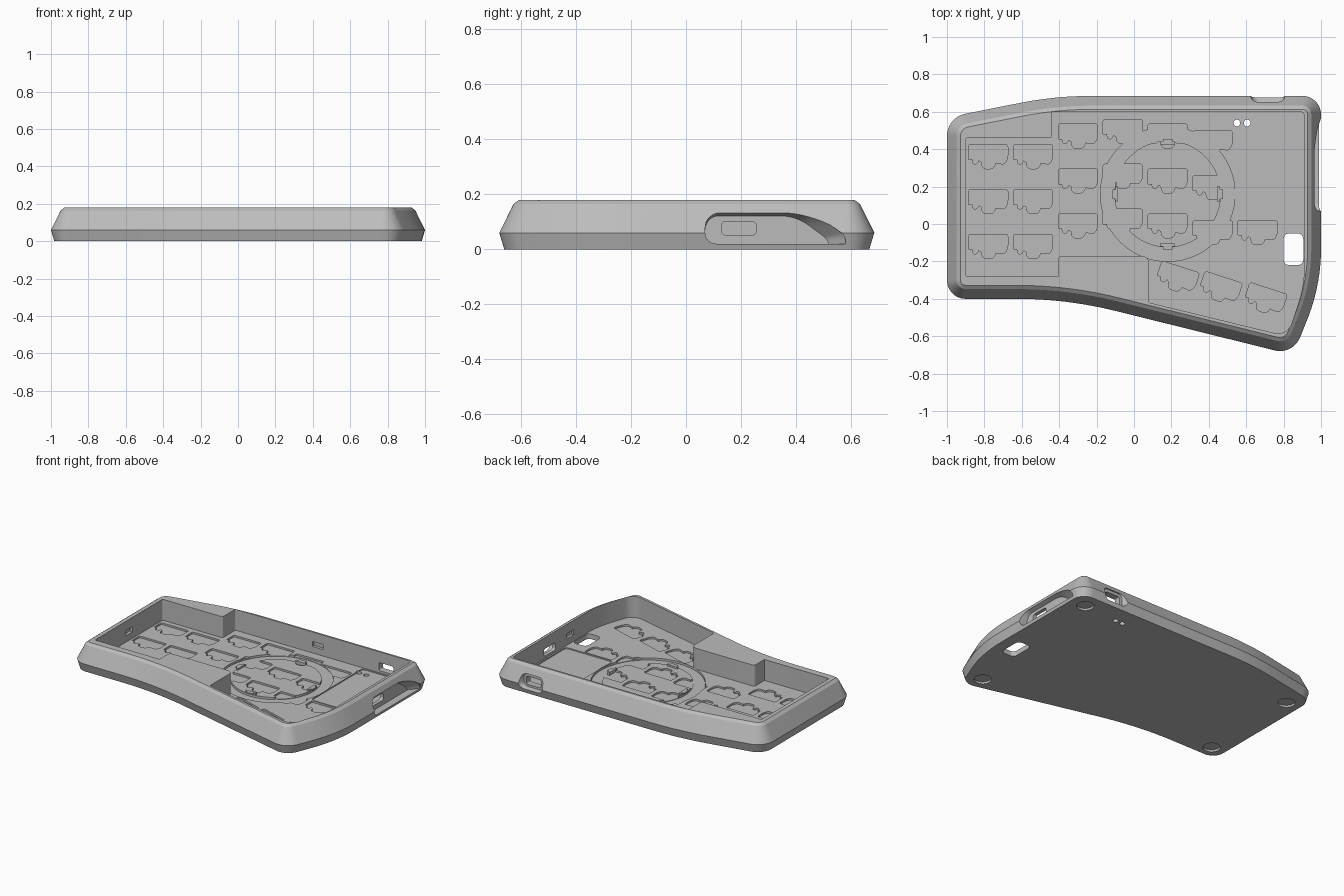
import bpy, bmesh, math
from mathutils import Vector, Matrix

cube = bpy.data.objects.get("Cube")
if cube:
    bpy.data.objects.remove(cube)

grey = bpy.data.materials.new("mid grey plastic")
grey.use_nodes = True
GREY = (0.5, 0.5, 0.5, 1)
grey.diffuse_color = GREY
grey.node_tree.nodes["Principled BSDF"].inputs["Base Color"].default_value = GREY

UP = Matrix.Identity(4)
SIDE_X = Matrix(((0, 0, 1, 0), (1, 0, 0, 0), (0, 1, 0, 0), (0, 0, 0, 1)))  # u,v,w -> y,z,x
SIDE_Y = Matrix(((1, 0, 0, 0), (0, 0, 1, 0), (0, 1, 0, 0), (0, 0, 0, 1)))  # u,v,w -> x,z,y


def fillet(corners, steps=10):
    """Outline with each (x, y, tangent length) corner rounded by an arc."""
    out = []
    for i, (x, y, d) in enumerate(corners):
        p = Vector((x, y))
        if not d:
            out.append(p)
            continue
        a = (Vector(corners[i - 1][:2]) - p).normalized()
        b = (Vector(corners[(i + 1) % len(corners)][:2]) - p).normalized()
        half = a.angle(b) / 2
        c = p + (a + b).normalized() * d / math.cos(half)
        s, e = p + a * d - c, p + b * d - c
        turn = s.angle_signed(e)
        for k in range(steps + 1):
            t = -turn * k / steps
            out.append(c + Vector((s.x * math.cos(t) - s.y * math.sin(t),
                                   s.x * math.sin(t) + s.y * math.cos(t))))
    return out


def box(x0, x1, y0, y1, r=0):
    return fillet([(x0, y0, r), (x1, y0, r), (x1, y1, r), (x0, y1, r)], 6)


def circle(x, y, r, n=32):
    return [Vector((x + r * math.cos(t), y + r * math.sin(t)))
            for t in (2 * math.pi * k / n for k in range(n))]


def inset(pts, d):
    """Move a counter-clockwise outline inward."""
    out = []
    for i, p in enumerate(pts):
        a = (p - pts[i - 1]).normalized()
        b = (pts[(i + 1) % len(pts)] - p).normalized()
        n = Vector((-a.y - b.y, a.x + b.x)).normalized()
        out.append(p + n * d / max(0.5, n.dot(Vector((-a.y, a.x)))))
    return out


def loft(bm, sections, matrix=UP):
    """Closed solid through (outline, height) sections."""
    rings = [[bm.verts.new(matrix @ Vector((p.x, p.y, h))) for p in pts] for pts, h in sections]
    for lo, hi in zip(rings, rings[1:]):
        for i in range(len(lo)):
            bm.faces.new((lo[i - 1], lo[i], hi[i], hi[i - 1]))
    bm.faces.new(rings[0][::-1])
    bm.faces.new(rings[-1])


def prism(bm, pts, h0, h1, matrix=UP):
    loft(bm, [(pts, h0), (pts, h1)], matrix)


def make(name, bm):
    bmesh.ops.recalc_face_normals(bm, faces=bm.faces[:])
    me = bpy.data.meshes.new(name)
    bm.to_mesh(me)
    bm.free()
    me.materials.append(grey)
    ob = bpy.data.objects.new(name, me)
    bpy.context.collection.objects.link(ob)
    return ob


def cut(target, bm):
    cutter = make("cutter", bm)
    cutter.hide_render = True
    mod = target.modifiers.new("cut", "BOOLEAN")
    mod.operation, mod.solver, mod.object = "DIFFERENCE", "EXACT", cutter
    bpy.context.view_layer.objects.active = target
    bpy.ops.object.modifier_apply(modifier=mod.name)
    bpy.data.objects.remove(cutter)


FLOOR, TOP, OVER = 0.035, 0.18, 0.3

# Outer body: narrow foot, widest line, sloping wall, chamfered rim
outline = fillet([(-1, -0.4, 0.1), (-0.36, -0.4, 0.27), (0.85, -0.70, 0.1), (1, -0.33, 0.2),
                  (1, 0.685, 0.1), (-0.42, 0.685, 0.2), (-1, 0.57, 0.1)], 12)
bm = bmesh.new()
loft(bm, [(inset(outline, 0.018), 0), (outline, 0.06),
          (inset(outline, 0.052), 0.165), (inset(outline, 0.072), TOP)])
case = make("case_body", bm)

# Stepped tray
tray = fillet([(-0.9, -0.28, 0.01), (-0.405, -0.28, 0), (-0.405, -0.17, 0.02), (0.08, -0.17, 0.04),
               (0.08, -0.42, 0.01), (0.82, -0.60, 0.07), (0.91, -0.33, 0.1), (0.91, 0.6, 0.02),
               (-0.44, 0.6, 0.01), (-0.44, 0.46, 0.01), (-0.9, 0.46, 0.01)], 8)
bm = bmesh.new()
prism(bm, tray, FLOOR, OVER)
cut(case, bm)

# Scalloped switch pockets in the floor
pocket = fillet([(-0.105, 0, 0.012), (-0.105, -0.08, 0), (-0.085, -0.08, 0), (-0.08, -0.105, 0.01),
                 (-0.06, -0.105, 0.01), (-0.05, -0.085, 0), (-0.035, -0.095, 0), (-0.03, -0.13, 0.02),
                 (0.03, -0.13, 0.02), (0.04, -0.1, 0), (0.09, -0.105, 0.015), (0.105, -0.07, 0.01),
                 (0.105, 0, 0.012)], 4)
columns = [(-0.78, 0.425), (-0.54, 0.425), (-0.30, 0.535), (-0.06, 0.56), (0.18, 0.535), (0.42, 0.50)]
places = [(x, y - 0.24 * row, 0) for x, y in columns for row in range(3)]
places += [(0.66, 0.02, 0), (0.25, -0.23, -18), (0.48, -0.285, -18), (0.72, -0.345, -18)]
bm = bmesh.new()
for x, y, deg in places:
    place = Matrix.Translation((x, y, 0)) @ Matrix.Rotation(math.radians(deg), 4, "Z")
    prism(bm, pocket, FLOOR - 0.012, 0.1, place)
cut(case, bm)

# Board recess, then ring groove
bm = bmesh.new()
prism(bm, box(0.54, 0.9, 0.03, 0.595, 0.02), FLOOR - 0.008, 0.1)
cut(case, bm)
RX, RY, R_OUT, R_IN = 0.18, 0.16, 0.36, 0.285
bm = bmesh.new()
outer, inner = circle(RX, RY, R_OUT, 64), circle(RX, RY, R_IN, 64)
rings = [[bm.verts.new((p.x, p.y, z)) for p in pts] for pts, z in
         ((outer, FLOOR - 0.015), (outer, 0.1), (inner, 0.1), (inner, FLOOR - 0.015))]
for k in range(4):
    a, b = rings[k - 1], rings[k]
    for i in range(len(a)):
        bm.faces.new((a[i - 1], a[i], b[i], b[i - 1]))
cut(case, bm)

# Through slot, two pin holes and four foot recesses
bm = bmesh.new()
prism(bm, box(0.80, 0.905, -0.22, -0.05, 0.03), -0.1, 0.1)
for x in (0.55, 0.605):
    prism(bm, circle(x, 0.54, 0.018, 20), -0.1, 0.1)
for x, y in ((0.87, 0.56), (0.77, -0.56), (-0.88, 0.44), (-0.88, -0.29)):
    prism(bm, circle(x, y, 0.055), -0.1, 0.014)
cut(case, bm)

# Scooped side port recess and rear button recess
scoop_out = fillet([(0.07, 0.02, 0.04), (0.58, 0.02, 0), (0.58, 0.05, 0.02),
                    (0.45, 0.14, 0.09), (0.07, 0.14, 0.06)], 8)
scoop_in = fillet([(0.07, 0.02, 0.04), (0.52, 0.02, 0), (0.51, 0.04, 0.01),
                   (0.40, 0.122, 0.06), (0.07, 0.122, 0.05)], 8)
bm = bmesh.new()
loft(bm, [(scoop_in, 0.935), (scoop_out, 0.985), (scoop_out, 1.1)], SIDE_X)
loft(bm, [(box(0.64, 0.79, 0.035, 0.125, 0.03), 0.645), (box(0.62, 0.81, 0.025, 0.135, 0.04), 0.69),
          (box(0.62, 0.81, 0.025, 0.135, 0.04), 0.8)], SIDE_Y)
cut(case, bm)

# Port openings and clip sockets in the tray walls
bm = bmesh.new()
prism(bm, box(0.13, 0.255, 0.052, 0.102, 0.015), 0.88, 1.0, SIDE_X)
prism(bm, box(0.66, 0.77, 0.05, 0.105, 0.01), 0.57, 0.7, SIDE_Y)
prism(bm, box(-0.07, 0.0, 0.08, 0.115), 0.88, 0.928, SIDE_X)
prism(bm, box(0.06, 0.13, 0.08, 0.115), -0.92, -0.88, SIDE_X)
prism(bm, box(0.15, 0.23, 0.08, 0.115), 0.58, 0.62, SIDE_Y)
cut(case, bm)

# Four clips holding the ring
bm = bmesh.new()
for k in range(4):
    spin = Matrix.Translation((RX, RY, 0)) @ Matrix.Rotation(k * math.pi / 2, 4, "Z")
    prism(bm, box(R_IN - 0.02, R_IN - 0.005, -0.04, 0.04), FLOOR - 0.01, FLOOR + 0.012, spin)
    prism(bm, box(R_IN - 0.01, R_IN + 0.01, -0.025, 0.025), FLOOR + 0.004, FLOOR + 0.012, spin)
clips = make("ring_clips", bm)

for ob in (case, clips):
    bpy.ops.object.select_all(action="DESELECT")
    ob.select_set(True)
    bpy.context.view_layer.objects.active = ob
    bpy.ops.object.shade_smooth_by_angle(angle=math.radians(25))
